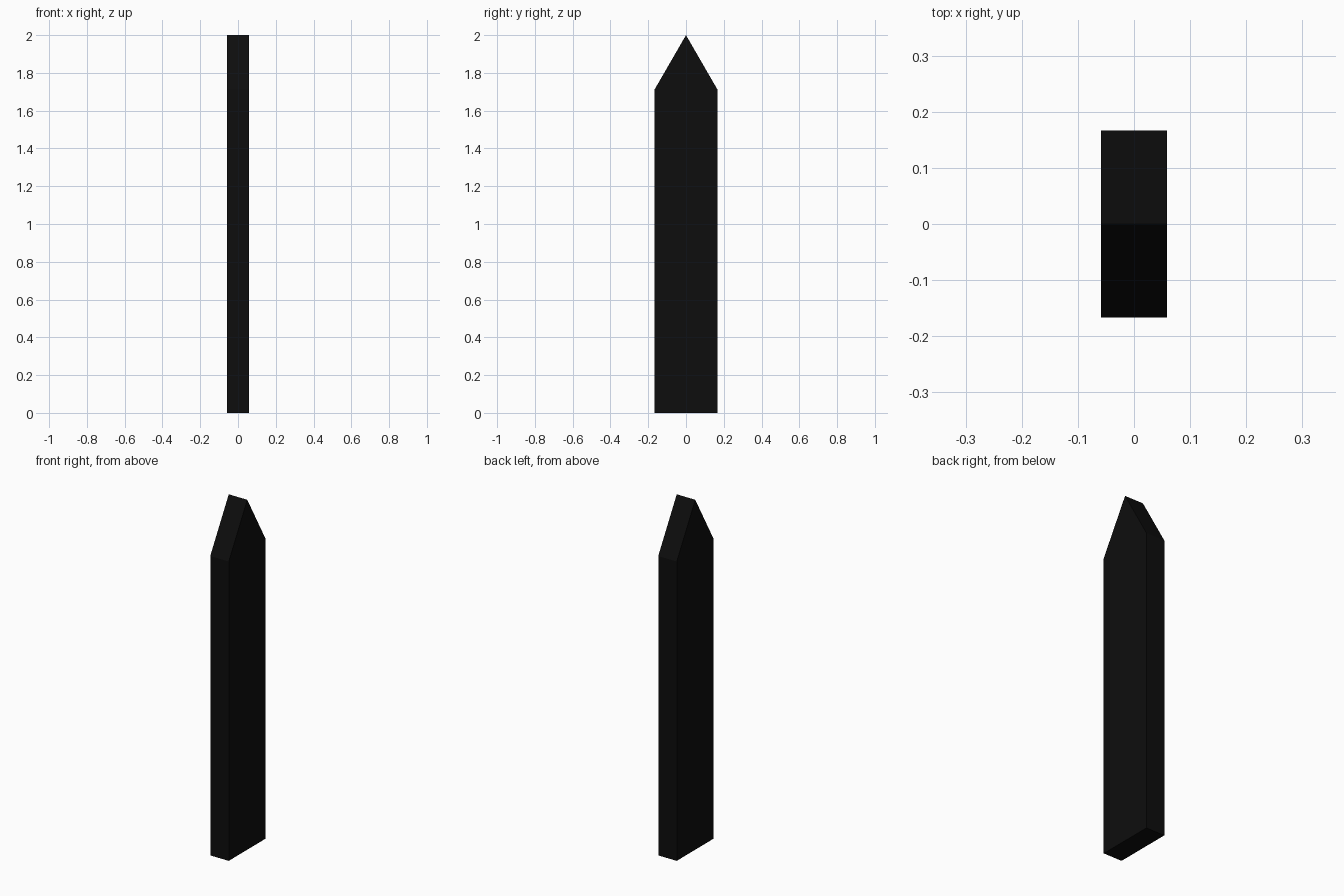
import bpy, bmesh

if "Cube" in bpy.data.objects:
    bpy.data.objects.remove(bpy.data.objects["Cube"])

HALF_THICK, HALF_WIDTH, SHOULDER, TIP = 0.0585, 0.167, 1.711, 2.0

# Pointed picket profile in the y-z plane, extruded along x
profile = [(-HALF_WIDTH, 0), (HALF_WIDTH, 0), (HALF_WIDTH, SHOULDER),
           (0, TIP), (-HALF_WIDTH, SHOULDER)]
bm = bmesh.new()
face = bm.faces.new([bm.verts.new((-HALF_THICK, y, z)) for y, z in profile])
extruded = bmesh.ops.extrude_face_region(bm, geom=[face])["geom"]
bmesh.ops.translate(bm, vec=(2 * HALF_THICK, 0, 0),
                    verts=[g for g in extruded if isinstance(g, bmesh.types.BMVert)])
# Keep the solid closed on the starting side
if not face.is_valid:
    raise RuntimeError("profile face was lost")
bmesh.ops.recalc_face_normals(bm, faces=bm.faces)

mesh = bpy.data.meshes.new("pointed_picket")
bm.to_mesh(mesh)
bm.free()
picket = bpy.data.objects.new("pointed_picket", mesh)
bpy.context.collection.objects.link(picket)

# Near-black finish
black = bpy.data.materials.new("near_black")
black.diffuse_color = (0.004, 0.004, 0.004, 1)
black.use_nodes = True
black.node_tree.nodes["Principled BSDF"].inputs["Base Color"].default_value = black.diffuse_color
mesh.materials.append(black)
